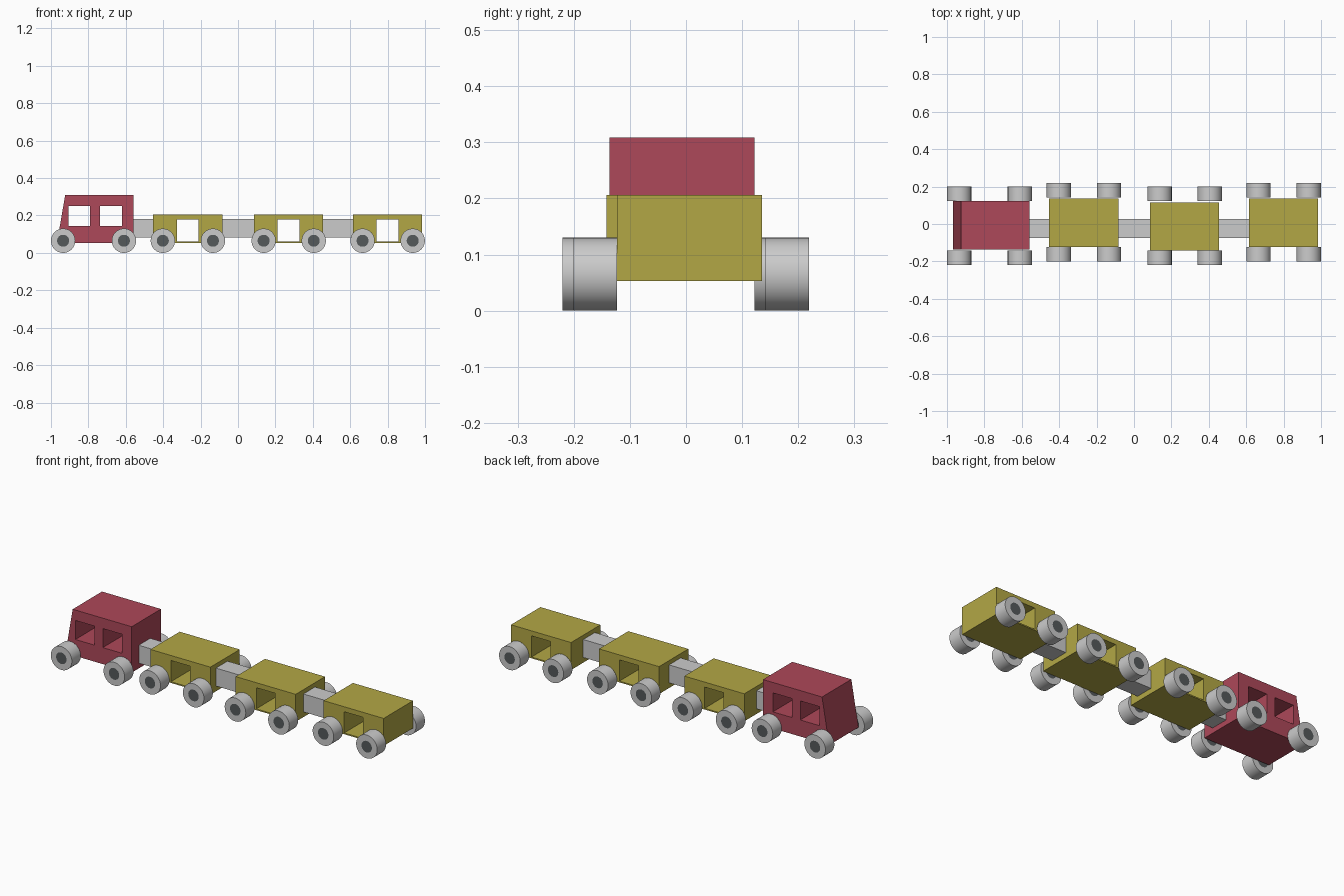
import bpy, bmesh, math
from mathutils import Matrix

if "Cube" in bpy.data.objects:
    bpy.data.objects.remove(bpy.data.objects["Cube"])


def material(name, rgb):
    m = bpy.data.materials.new(name)
    m.diffuse_color = (*rgb, 1)
    m.use_nodes = True
    m.node_tree.nodes["Principled BSDF"].inputs["Base Color"].default_value = m.diffuse_color
    return m


RED = material("red", (0.42, 0.065, 0.10))
YELLOW = material("yellow", (0.45, 0.39, 0.06))
DARK = material("dark_grey", (0.09, 0.10, 0.105))


def rect(x0, x1, z0, z1):
    return [(x0, z0), (x1, z0), (x1, z1), (x0, z1)]


def finish(bm, name, mat=None):
    bmesh.ops.recalc_face_normals(bm, faces=bm.faces)
    me = bpy.data.meshes.new(name)
    bm.to_mesh(me)
    bm.free()
    ob = bpy.data.objects.new(name, me)
    bpy.context.collection.objects.link(ob)
    if mat:
        me.materials.append(mat)
    return ob


def extruded(name, loops, y0, y1, mat=None):
    """Outline plus window loops in the xz plane, extruded along y."""
    bm = bmesh.new()
    edges = []
    for loop in loops:
        vs = [bm.verts.new((x, y0, z)) for x, z in loop]
        edges += [bm.edges.new((vs[i - 1], vs[i])) for i in range(len(vs))]
    bmesh.ops.triangle_fill(bm, edges=edges, use_beauty=True, use_dissolve=False)
    ext = bmesh.ops.extrude_face_region(bm, geom=bm.faces[:], use_keep_orig=True)
    bmesh.ops.translate(bm, vec=(0, y1 - y0, 0),
                        verts=[g for g in ext["geom"] if isinstance(g, bmesh.types.BMVert)])
    return finish(bm, name, mat)


R, HUB, SEG = 0.065, 0.032, 48


def wheel(name, x, y0, y1):
    # tyre ring, spun from a rectangular section
    bm = bmesh.new()
    section = [(HUB, y0), (R, y0), (R, y1), (HUB, y1)]
    rings = []
    for i in range(SEG):
        a = 2 * math.pi * i / SEG
        rings.append([bm.verts.new((x + r * math.cos(a), y, R + r * math.sin(a)))
                      for r, y in section])
    for i in range(SEG):
        a, b = rings[i - 1], rings[i]
        for k in range(4):
            bm.faces.new((a[k - 1], a[k], b[k], b[k - 1]))
    tyre = finish(bm, name)
    # dark hub filling the ring
    bm = bmesh.new()
    bmesh.ops.create_cone(bm, cap_ends=True, segments=SEG, radius1=HUB, radius2=HUB,
                          depth=y1 - y0,
                          matrix=Matrix.Translation((x, (y0 + y1) / 2, R))
                          @ Matrix.Rotation(math.pi / 2, 4, 'X'))
    hub = finish(bm, name + "_hub", DARK)
    for ob in (tyre, hub):
        bpy.ops.object.select_all(action='DESELECT')
        ob.select_set(True)
        bpy.context.view_layer.objects.active = ob
        bpy.ops.object.shade_smooth_by_angle(angle=math.radians(30))


def axle_set(name, xs, front, back):
    for i, x in enumerate(xs):
        wheel(f"{name}_front_wheel_{i + 1}", x, front - 0.078, front)
        wheel(f"{name}_back_wheel_{i + 1}", x, back, back + 0.078)


# engine with slanted nose and two windows
extruded("engine_body",
         [[(-0.968, 0.053), (-0.56, 0.053), (-0.56, 0.309), (-0.924, 0.309)],
          rect(-0.907, -0.79, 0.145, 0.251), rect(-0.738, -0.621, 0.145, 0.251)],
         -0.136, 0.122, RED)
axle_set("engine", (-0.935, -0.61), -0.142, 0.122)

# wagons: left end x, front y, inner wheel faces
for n, (x, y, front, back) in enumerate([(-0.454, -0.123, -0.123, 0.141),
                                         (0.085, -0.142, -0.142, 0.122),
                                         (0.614, -0.123, -0.123, 0.141)], 1):
    extruded(f"wagon_{n}_body",
             [rect(x, x + 0.37, 0.053, 0.206), rect(x + 0.127, x + 0.244, 0.060, 0.178)],
             y, y + 0.258, YELLOW)
    axle_set(f"wagon_{n}", (x + 0.052, x + 0.32), front, back)

# couplings between the cars
for n, (x0, x1) in enumerate([(-0.56, -0.454), (-0.084, 0.085), (0.455, 0.614)], 1):
    extruded(f"coupling_{n}", [rect(x0, x1, 0.082, 0.182)], -0.074, 0.028)
